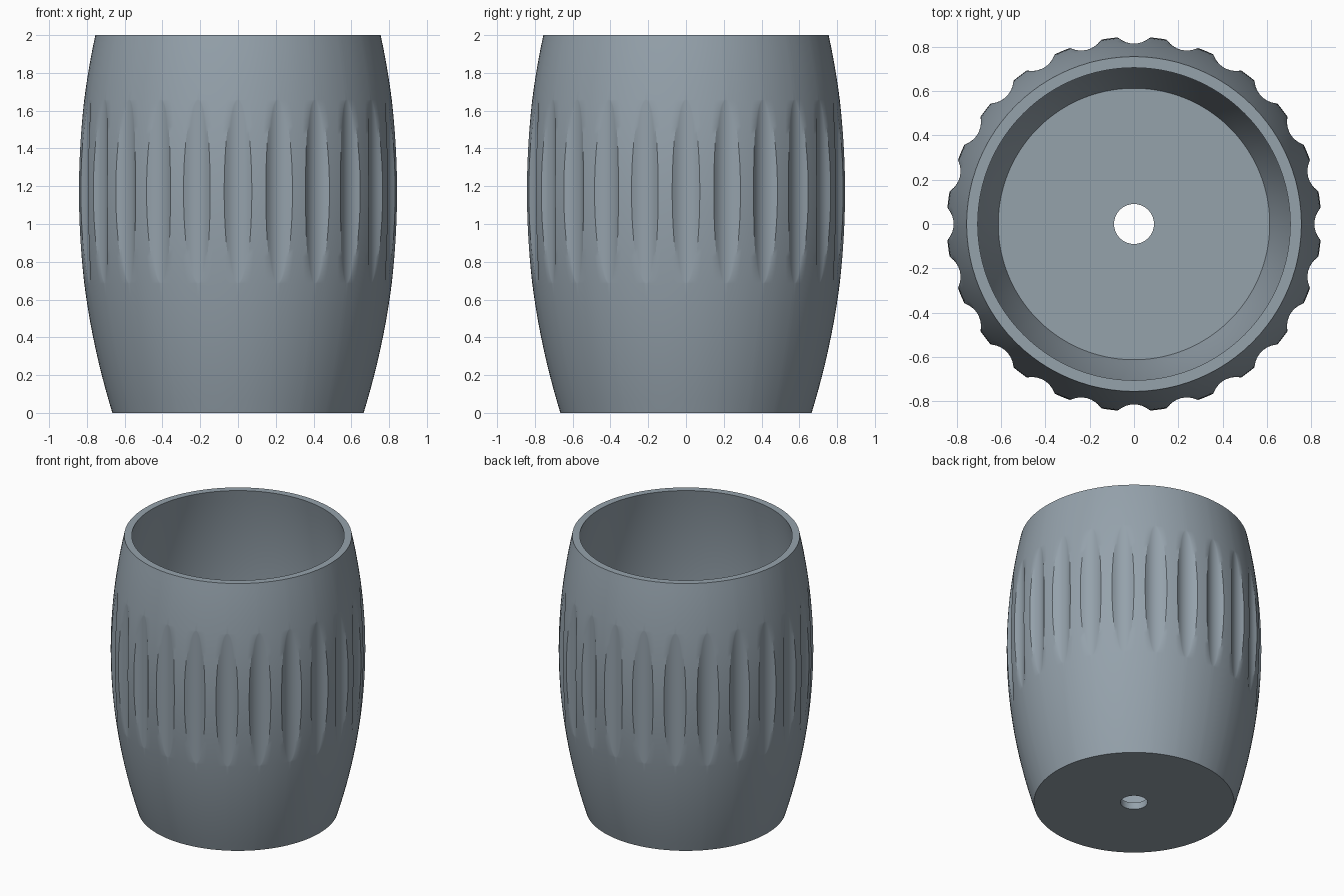
import bpy
import bmesh
from math import pi, sin, cos, acos, sqrt

if "Cube" in bpy.data.objects:
    bpy.data.objects.remove(bpy.data.objects["Cube"], do_unlink=True)

HEIGHT, BELLY_Z, BELLY_R, BULGE = 2.0, 1.172, 0.845, 0.131
FLUTES, FLUTE_R, FLUTE_DIST = 24, 0.11, 0.924
FLOOR_Z, HOLE_R = 0.05, 0.09
STEP = 2 * pi / FLUTES
MIN_HALF = 0.015


def barrel(z):
    """Outer radius of the plain barrel."""
    return BELLY_R - BULGE * (z - BELLY_Z) ** 2


def inside(z):
    """Inner wall radius, a little thicker towards the floor."""
    return barrel(z) - 0.05 - 0.018 * (1 - z / HEIGHT)


def flute_half_angle(r):
    """Half the angle a flute takes up where the barrel has radius r."""
    if r <= FLUTE_DIST - FLUTE_R:
        return MIN_HALF
    c = (FLUTE_DIST ** 2 + r ** 2 - FLUTE_R ** 2) / (2 * FLUTE_DIST * r)
    return max(MIN_HALF, acos(min(1, c)))


def flute_radius(r, phi):
    """Barrel radius after the upright round flute is scooped out."""
    s = FLUTE_R ** 2 - (FLUTE_DIST * sin(phi)) ** 2
    return min(r, FLUTE_DIST * cos(phi) - sqrt(max(s, 0)))


def ring(bm, r, z, fluted=False):
    half = flute_half_angle(r) if fluted else STEP / 4
    verts = []
    for k in range(FLUTES):
        offsets = [half * (j / 4 - 1) for j in range(9)]
        offsets += [half + (STEP - 2 * half) * j / 4 for j in range(1, 4)]
        for j, phi in enumerate(offsets):
            rad = flute_radius(r, phi) if fluted and j < 9 else r
            a = k * STEP + phi
            verts.append(bm.verts.new((rad * cos(a), rad * sin(a), z)))
    return verts


# Heights of the outer rings, denser towards the flute ends
reach = sqrt((BELLY_R - FLUTE_DIST + FLUTE_R) / BULGE)
low, high = BELLY_Z - reach, BELLY_Z + reach
levels = [low * i / 10 for i in range(10)]
levels += [BELLY_Z - reach * cos(pi * i / 28) for i in range(29)]
levels += [high + (HEIGHT - high) * i / 6 for i in range(1, 7)]

# Closed shell: outer wall, rim, inner wall, floor, drain hole, underside
bm = bmesh.new()
rings = [ring(bm, barrel(z), z, True) for z in levels]
for i in range(25):
    z = HEIGHT + (FLOOR_Z - HEIGHT) * i / 24
    rings.append(ring(bm, inside(z), z))
rings.append(ring(bm, HOLE_R, FLOOR_Z))
rings.append(ring(bm, HOLE_R, 0))
for lower, upper in zip(rings, rings[1:] + rings[:1]):
    n = len(lower)
    for i in range(n):
        j = (i + 1) % n
        bm.faces.new((lower[i], lower[j], upper[j], upper[i]))
bmesh.ops.recalc_face_normals(bm, faces=bm.faces)

mesh = bpy.data.meshes.new("fluted_cup")
bm.to_mesh(mesh)
bm.free()
cup = bpy.data.objects.new("fluted_cup", mesh)
bpy.context.collection.objects.link(cup)

# Blue grey material
colour = (0.30, 0.36, 0.41, 1)
mat = bpy.data.materials.new("blue_grey")
mat.use_nodes = True
mat.diffuse_color = colour
for node in mat.node_tree.nodes:
    if node.type == "BSDF_PRINCIPLED":
        node.inputs["Base Color"].default_value = colour
mesh.materials.append(mat)

# Smooth walls with crisp rims and flute edges
bpy.ops.object.select_all(action="DESELECT")
cup.select_set(True)
bpy.context.view_layer.objects.active = cup
bpy.ops.object.shade_smooth_by_angle(angle=pi / 6)
